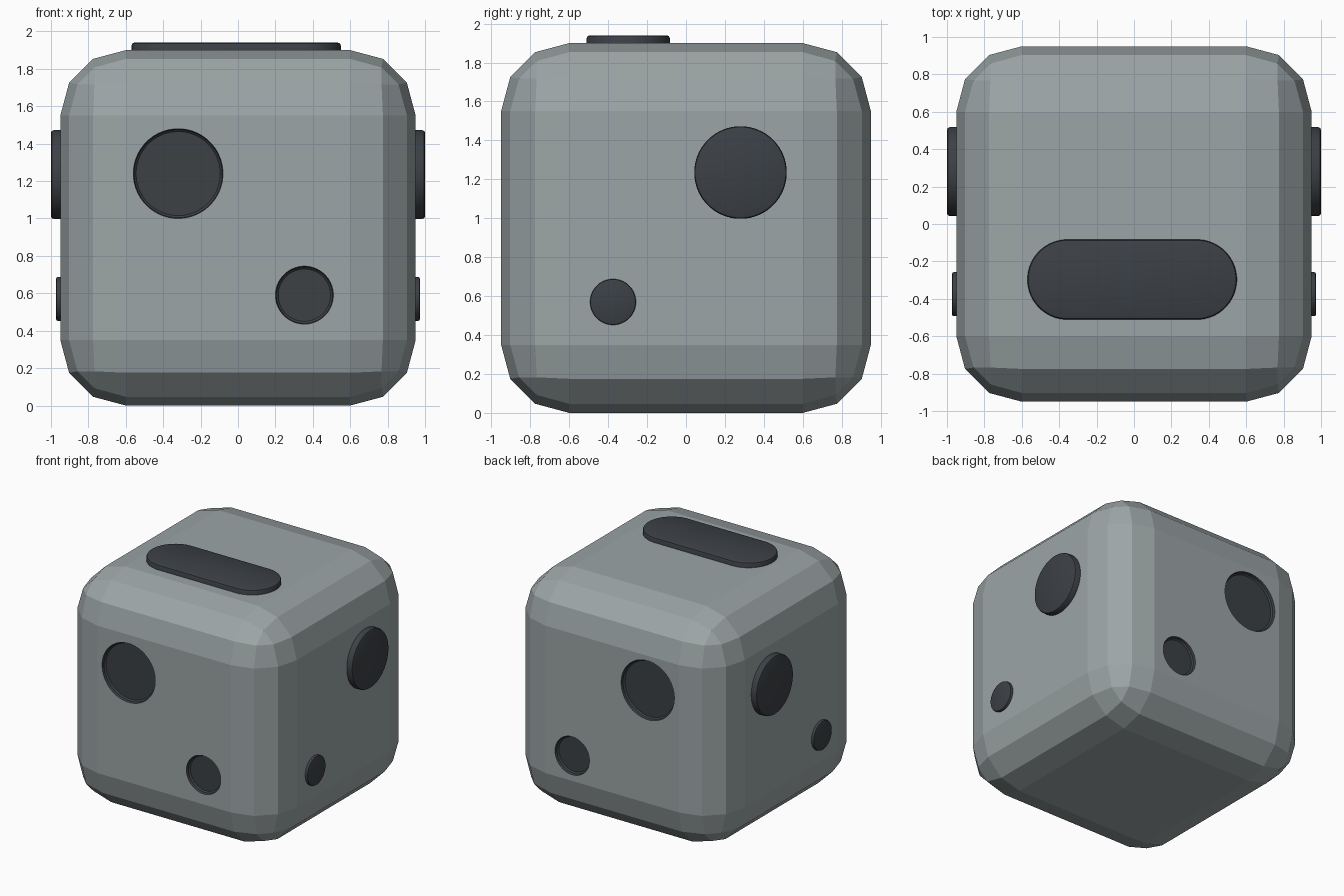
import bpy, bmesh
from math import pi, sin, cos, radians
from mathutils import Matrix

if "Cube" in bpy.data.objects:
    bpy.data.objects.remove(bpy.data.objects["Cube"])


def paint(name, rgb):
    m = bpy.data.materials.new(name)
    m.diffuse_color = (*rgb, 1)
    m.use_nodes = True
    m.node_tree.nodes["Principled BSDF"].inputs["Base Color"].default_value = m.diffuse_color
    return m


GREY = paint("shell_grey", (0.33, 0.375, 0.38))
DARK = paint("spot_dark", (0.045, 0.052, 0.06))


def add(name, bm, mat):
    me = bpy.data.meshes.new(name)
    bm.to_mesh(me)
    bm.free()
    me.materials.append(mat)
    ob = bpy.data.objects.new(name, me)
    bpy.context.collection.objects.link(ob)
    return ob


# Rounded body block
bm = bmesh.new()
bmesh.ops.create_cube(bm, size=1.9, matrix=Matrix.Translation((0, 0, 0.95)))
bmesh.ops.bevel(bm, geom=bm.edges[:], offset=0.35, offset_type='OFFSET',
                segments=3, profile=0.5, affect='EDGES')
body = add("body", bm, GREY)


def face_frame(turn):
    """Local x runs along a side face, y is up and z points outwards."""
    return (Matrix.Rotation(radians(turn), 4, 'Z') @ Matrix.Rotation(pi / 2, 4, 'X')
            @ Matrix.Translation((0, 0, 0.95)))


def spot(name, frame, u, v, levels, half=0, sides=48):
    """Round or stadium shaped spot built from (radius, height) rings and a cap."""
    bm = bmesh.new()
    rings = []
    for r, h in levels:
        ring = []
        for i in range(sides):
            a = 2 * pi * (i + 0.5) / sides
            shift = half if cos(a) > 0 else -half
            ring.append(bm.verts.new((u + shift + r * cos(a), v + r * sin(a), h)))
        rings.append(ring)
    for lo, hi in zip(rings, rings[1:]):
        for i in range(sides):
            j = (i + 1) % sides
            bm.faces.new((lo[i], lo[j], hi[j], hi[i]))
    bm.faces.new(rings[-1])
    bm.transform(frame)
    ob = add(name, bm, DARK)
    for p in ob.data.polygons:
        p.use_smooth = len(p.vertices) == 4
    ob.data.set_sharp_from_angle(angle=radians(30))
    return ob


def raised(r, h, b):
    return [(r, -0.02), (r, h - b), (r - b * 0.3, h - b * 0.3), (r - b, h)]


# Raised side spots, mirrored left and right
for side, turn, s in (("right", 90, 1), ("left", -90, -1)):
    f = face_frame(turn)
    spot(side + "_large_spot", f, s * 0.28, 1.235, raised(0.238, 0.05, 0.015))
    spot(side + "_small_spot", f, s * -0.375, 0.57, raised(0.118, 0.022, 0.008))

# Sunken front and back spots, each lining a hole cut in the body
for name, turn, u, v, r in (("front_large_spot", 0, -0.32, 1.24, 0.24),
                            ("front_small_spot", 0, 0.355, 0.59, 0.155),
                            ("back_large_spot", 180, 0.32, 1.27, 0.24),
                            ("back_small_spot", 180, -0.36, 0.555, 0.155)):
    f = face_frame(turn)
    spot(name, f, u, v, [(r, 0), (r - 0.004, -0.02), (r - 0.015, -0.03)])
    bm = bmesh.new()
    bmesh.ops.create_cone(bm, cap_ends=True, segments=48, radius1=r, radius2=r, depth=0.1,
                          matrix=f @ Matrix.Translation((u, v, 0))
                          @ Matrix.Rotation(pi / 48, 4, 'Z'))
    cutter = add(name + "_cutter", bm, GREY)
    cutter.hide_render = True
    cutter.hide_viewport = True
    cut = body.modifiers.new(name, 'BOOLEAN')
    cut.operation, cut.object, cut.solver = 'DIFFERENCE', cutter, 'EXACT'

# Long raised spot on the top
spot("top_long_spot", Matrix.Translation((0, 0, 1.9)), -0.01, -0.297,
     raised(0.214, 0.04, 0.015), half=0.346)
